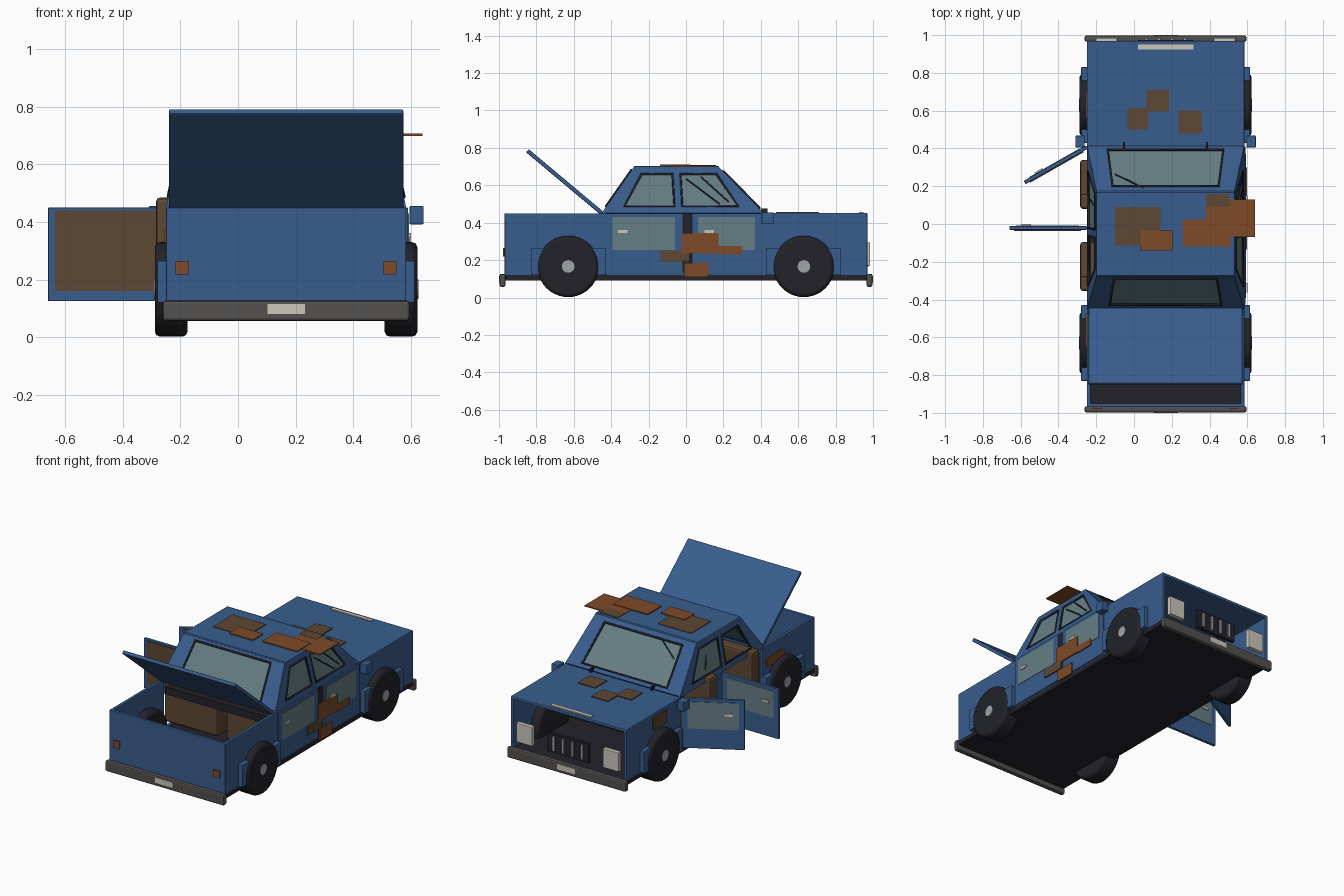
import bpy, bmesh, math
from mathutils import Matrix, Vector

if "Cube" in bpy.data.objects:
    bpy.data.objects.remove(bpy.data.objects["Cube"])


def colour(name, r, g, b):
    m = bpy.data.materials.new(name)
    m.use_nodes = True
    m.diffuse_color = (r, g, b, 1)
    node = next(n for n in m.node_tree.nodes if n.type == 'BSDF_PRINCIPLED')
    node.inputs["Base Color"].default_value = (r, g, b, 1)
    return m


BLUE = colour("blue_paint", .04, .11, .27)
DARK = colour("dark_rubber", .016, .016, .023)
RUST = colour("orange_rust", .21, .07, .022)
BROWN = colour("brown", .11, .065, .033)
GLASS = colour("glass", .13, .21, .23)
LIGHT = colour("off_white", .6, .57, .5)
GREY = colour("bumper_grey", .085, .082, .077)
SILVER = colour("silver", .36, .38, .40)

CX = .167          # centre line of the body
HALF = .417        # half width of the body
BELT, ROOF = .45, .70


def finish(name, bm, mat, bevel=0):
    me = bpy.data.meshes.new(name)
    bm.to_mesh(me)
    bm.free()
    me.materials.append(mat)
    ob = bpy.data.objects.new(name, me)
    bpy.context.collection.objects.link(ob)
    if bevel:
        mod = ob.modifiers.new("bevel", 'BEVEL')
        mod.width, mod.segments = bevel, 2
    return ob


def box(name, x, y, z, mat, bevel=0, matrix=None):
    bm = bmesh.new()
    size = [abs(a[1] - a[0]) for a in (x, y, z)]
    mid = [(a[0] + a[1]) / 2 for a in (x, y, z)]
    bmesh.ops.create_cube(bm, size=1, matrix=Matrix.Translation(mid) @ Matrix.Diagonal((*size, 1)))
    if matrix:
        bm.transform(matrix)
    return finish(name, bm, mat, bevel)


def cylinder(name, r, x, y, z, mat, bevel=0, sides=40):
    bm = bmesh.new()
    m = Matrix.Translation(((x[0] + x[1]) / 2, y, z)) @ Matrix.Rotation(math.pi / 2, 4, 'Y')
    bmesh.ops.create_cone(bm, cap_ends=True, segments=sides, radius1=r, radius2=r,
                          depth=abs(x[1] - x[0]), matrix=m)
    ob = finish(name, bm, mat, bevel)
    bpy.ops.object.select_all(action='DESELECT')
    ob.select_set(True)
    bpy.context.view_layer.objects.active = ob
    bpy.ops.object.shade_smooth_by_angle(angle=math.radians(35))
    return ob


def sheet(name, loops, place, mat, thick):
    """Flat panel from an outer loop and hole loops, placed in space."""
    bm = bmesh.new()
    edges = []
    for loop in loops:
        vs = [bm.verts.new(place(*p)) for p in loop]
        edges += [bm.edges.new((vs[i - 1], vs[i])) for i in range(len(vs))]
    bmesh.ops.triangle_fill(bm, use_beauty=True, edges=edges)
    bmesh.ops.recalc_face_normals(bm, faces=bm.faces)
    ob = finish(name, bm, mat)
    mod = ob.modifiers.new("thickness", 'SOLIDIFY')
    mod.thickness, mod.offset = thick, 0
    return ob


def strip(name, points, r, mat, closed=False):
    cu = bpy.data.curves.new(name, 'CURVE')
    cu.dimensions, cu.bevel_depth, cu.bevel_resolution = '3D', r, 1
    sp = cu.splines.new('POLY')
    sp.points.add(len(points) - 1)
    for p, co in zip(sp.points, points):
        p.co = (*co, 1)
    sp.use_cyclic_u = closed
    cu.materials.append(mat)
    bpy.context.collection.objects.link(bpy.data.objects.new(name, cu))


# Floor, side walls, rear wall, hood and firewall
L, R = CX - HALF, CX + HALF
box("floor", (L, R), (-.97, .97), (.09, .12), DARK)
box("right_wall", (R - .02, R), (-.97, .97), (.115, BELT), BLUE, .004)
for part, y in (("rear", (-.97, -.43)), ("pillar", (-.03, .03)), ("front", (.41, .97))):
    box("left_wall_" + part, (L, L + .02), y, (.115, BELT), BLUE, .004)
box("left_sill", (L, L + .02), (-.45, .45), (.115, .13), BLUE)
box("rear_wall", (L, R), (-.97, -.95), (.115, BELT), BLUE, .004)
box("hood", (L, R), (.41, .97), (.432, .452), BLUE, .005)
box("firewall", (L + .02, R - .02), (.41, .425), (.12, .43), DARK)
box("parcel_bar", (L + .05, R - .05), (-.46, -.42), (.37, .42), DARK)

# Raised trunk lid, hinged behind the rear window
hinge = Matrix.Translation((CX, -.45, BELT)) @ Matrix.Rotation(-.697, 4, 'X')
box("trunk_lid", (-.407, .407), (-.52, 0), (-.01, .012), BLUE, .005, hinge)


# Cabin shell with window openings
def side_place(s, out=0):
    return lambda y, z: (CX + s * (HALF - .008 + out - (z - BELT) * .21), y, z)


def front_place(x, z):
    return (x, .407 - (z - BELT) * .98, z)


def rear_place(x, z):
    return (x, -.442 + (z - BELT) * .7, z)


cabin = [(-.45, BELT), (.415, BELT), (.172, ROOF), (-.275, ROOF)]
rear_window = [(-.33, .487), (-.062, .487), (-.072, .66), (-.238, .66)]
front_window = [(-.02, .487), (.28, .487), (.163, .66), (-.03, .66)]
end_panel = [(L + .005, BELT), (R - .005, BELT), (CX + .362, ROOF), (CX - .362, ROOF)]
windshield = [(CX - .305, .47), (CX + .305, .47), (CX + .28, .668), (CX - .28, .668)]
back_glass = [(CX - .295, .48), (CX + .295, .48), (CX + .272, .675), (CX - .272, .675)]

for s, side in ((-1, "left"), (1, "right")):
    place = side_place(s)
    sheet(side + "_cabin_side", [cabin, rear_window, front_window], place, BLUE, .016)
    for name, loop in (("rear", rear_window), ("front", front_window)):
        strip(f"{side}_{name}_window_trim", [side_place(s, .006)(*p) for p in loop], .008, DARK, True)
        if (side, name) != ("left", "rear"):      # this pane is missing
            sheet(f"{side}_{name}_window", [loop], place, GLASS, .006)
    cracks = [((0, .635), (.18, .5)), ((.08, .645), (.23, .51))] if s > 0 else [((.1, .6), (.13, .52))]
    for c in cracks:
        strip(side + "_window_crack", [side_place(s, .004)(*p) for p in c], .004, DARK)
for name, loop, place in (("windshield", windshield, front_place), ("back_glass", back_glass, rear_place)):
    sheet(name + "_panel", [end_panel, loop], place, BLUE, .016)
    sheet(name, [loop], place, GLASS, .006)
    d = Vector((0, .006 if name == "windshield" else -.006, .006))
    strip(name + "_trim", [Vector(place(*p)) + d for p in loop], .008, DARK, True)
strip("windshield_crack", [Vector(front_place(x, z)) + Vector((0, .004, .004))
                           for x, z in ((-.1, .6), (.05, .675))], .004, DARK)
box("roof", (CX - .368, CX + .368), (-.28, .177), (.683, .704), BLUE, .008)


# Doors: closed on the right, swung open on the left
def door(name, s, y, length, angle, handle):
    m = Matrix.Translation((CX + s * HALF, y, 0)) @ Matrix.Rotation(math.radians(angle), 4, 'Z')
    box(name, (-s * .013, s * .007), (-length, 0), (.125, BELT), BLUE, .004, m)
    box(name + "_outer_panel", (s * .005, s * .010), (.035 - length, -.04), (.255, .43), GLASS, 0, m)
    box(name + "_handle", (s * .007, s * .017), (handle - .025, handle + .025), (.345, .362), LIGHT, 0, m)
    if angle:
        box(name + "_inner_panel", (-s * .011, -s * .018), (.025 - length, -.03), (.16, .44), BROWN, 0, m)


for s, side, front_a, rear_a in ((1, "right", 0, 0), (-1, "left", -60.4, -90)):
    door(side + "_front_door", s, .41, .38, front_a, -.285)
    door(side + "_rear_door", s, -.018, .41, rear_a, -.32)
box("right_door_gap", (R, R + .003), (-.018, .03), (.13, BELT), DARK)

# Wheels, fenders and mirrors
for s, side in ((-1, "left"), (1, "right")):
    X = lambda a, b: sorted((CX + s * a, CX + s * b))
    for y, end in ((-.63, "rear"), (.63, "front")):
        cylinder(f"{side}_{end}_wheel", .164, X(.342, .456), y, .166, DARK, .018)
        cylinder(f"{side}_{end}_hub", .034, X(.44, .459), y, .166, SILVER, 0, 16)
        box(f"{side}_{end}_fender", X(.405, .447), (y - .2, y + .2), (.12, .265), BLUE, .004)
    box(side + "_mirror", X(.428, .478), (.405, .468), (.392, .455), BLUE, .005)
    box(side + "_headlight", X(.255, .37), (.955, .985), (.17, .295), LIGHT, .004)
    box(side + "_tail_light", X(.338, .384), (-.978, -.968), (.218, .265), RUST)
    box(side + "_wiper_mount", X(.215, .225), (.40, .435), (.45, .475), DARK)

# Bumpers, plates, grille and hood trim
for s, end in ((-1, "rear"), (1, "front")):
    box(end + "_bumper", (L - .012, R + .012), (s * .965, s * .997), (.057, .127), GREY, .01)
    box(end + "_plate", (.102, .232), (s * .995, s * 1.0), (.08, .115), LIGHT)
box("grille", (.02, .315), (.955, .975), (.165, .29), DARK)
for i in range(4):
    x = .065 + i * .068
    box("grille_bar", (x - .008, x + .008), (.97, .985), (.18, .275), SILVER)
box("hood_trim", (.02, .315), (.925, .95), (.45, .458), LIGHT)

# Seats, dashboard and steering wheel
for side, x in (("left", (-.285, .1)), ("right", (.16, .54))):
    for end, y in (("rear", -.355), ("front", .08)):
        box(f"{side}_{end}_seat", x, (y, y + .26), (.13, .265), BROWN, .015)
        box(f"{side}_{end}_seat_back", x, (y, y + .08), (.2, .485), BROWN, .015)
box("dashboard", (L + .02, R - .02), (.34, .41), (.33, .44), DARK, .01)
ring = [(-.04 + .075 * math.cos(i * math.pi / 8), .29 - .03 * math.sin(i * math.pi / 8),
         .43 + .07 * math.sin(i * math.pi / 8)) for i in range(16)]
strip("steering_wheel", ring, .008, DARK, True)

# Rust patches on the roof, hood and sides
for x, y, z, mat in (((-.1, .14), (-.115, .09), .7, BROWN), ((.38, .505), (.09, .16), .7, BROWN),
                     ((.035, .205), (-.14, -.035), .704, RUST), ((.26, .51), (-.12, .025), .703, RUST),
                     ((.38, .64), (-.07, .13), .699, RUST), ((.065, .185), (.595, .71), .45, BROWN),
                     ((-.035, .075), (.5, .615), .45, BROWN), ((.235, .36), (.48, .6), .45, BROWN)):
    box("rust_patch", x, y, (z, z + .008), mat)
for x, y, z, mat in ((R + .006, (-.025, .175), (.235, .345), RUST), (R + .006, (.175, .3), (.23, .275), RUST),
                     (R + .006, (-.01, .12), (.11, .185), RUST), (R + .006, (-.135, .02), (.19, .25), BROWN),
                     (L - .006, (.56, .7), (.345, .43), BROWN), (L - .006, (-.65, -.47), (.31, .37), RUST)):
    box("side_rust_patch", (x, x + .009), y, z, mat)
